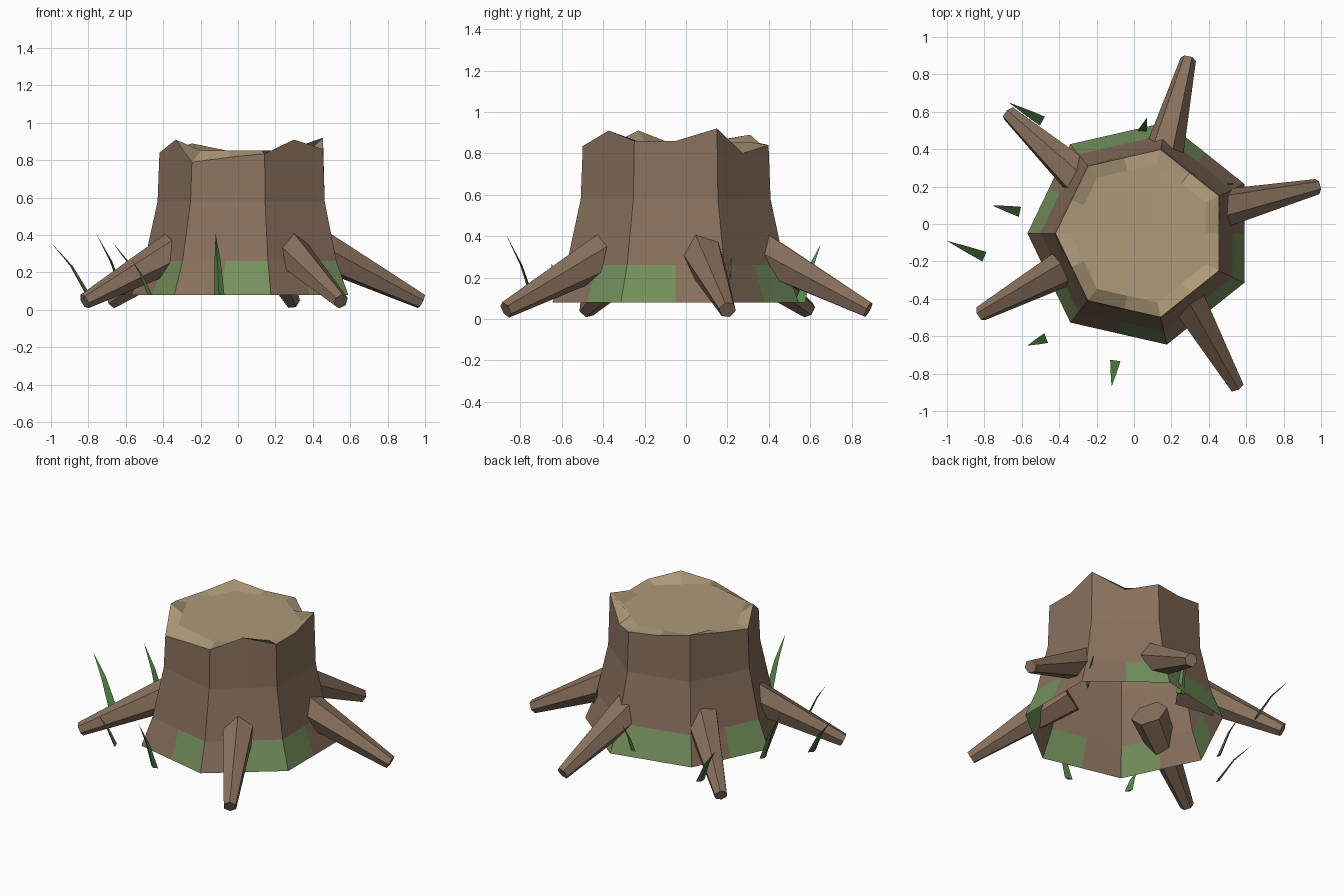
import bpy, bmesh
from math import cos, sin, tau
from mathutils import Vector, Quaternion

if "Cube" in bpy.data.objects:
    bpy.data.objects.remove(bpy.data.objects["Cube"])


def make_material(name, rgb):
    mat = bpy.data.materials.new(name)
    mat.use_nodes = True
    mat.diffuse_color = (*rgb, 1)
    mat.node_tree.nodes["Principled BSDF"].inputs["Base Color"].default_value = (*rgb, 1)
    return mat


BARK = make_material("bark brown", (0.25, 0.165, 0.11))
WOOD = make_material("cut wood tan", (0.42, 0.32, 0.19))
MOSS = make_material("moss green", (0.18, 0.28, 0.11))
GRASS = make_material("grass green", (0.10, 0.25, 0.07))


def finish(bm, name, *materials):
    mesh = bpy.data.meshes.new(name)
    bm.to_mesh(mesh)
    bm.free()
    for mat in materials:
        mesh.materials.append(mat)
    obj = bpy.data.objects.new(name, mesh)
    bpy.context.collection.objects.link(obj)
    return obj


# Trunk: seven flat sides, each split down the middle, open underneath
CENTRE = Vector((0.04, -0.05, 0))
SIDES = 7


def outline(radius):
    corners = [CENTRE + radius * Vector((-cos(tau * k / SIDES), -sin(tau * k / SIDES), 0))
               for k in range(SIDES)]
    points = []
    for k, corner in enumerate(corners):
        points += [corner, (corner + corners[(k + 1) % SIDES]) / 2]
    return points


def ring(bm, radius, heights):
    return [bm.verts.new((p.x, p.y, z)) for p, z in zip(outline(radius), heights)]


COUNT = SIDES * 2
rim_heights = [0.84, 0.91, 0.79, 0.815, 0.835, 0.91, 0.86,
               0.86, 0.92, 0.80, 0.84, 0.85, 0.89, 0.86]
mossy = {1, 3, 5, 6, 9, 10, 11, 13}

bm = bmesh.new()
rings = [ring(bm, r, [z] * COUNT) for r, z in ((0.61, 0.08), (0.54, 0.26), (0.47, 0.58))]
rings.append(ring(bm, 0.46, rim_heights))
rings.append(ring(bm, 0.38, [0.852] * COUNT))
for level, (low, high) in enumerate(zip(rings, rings[1:])):
    for i in range(COUNT):
        j = (i + 1) % COUNT
        face = bm.faces.new((low[i], low[j], high[j], high[i]))
        if level == 0 and i in mossy:
            face.material_index = 2
        elif level == 3:
            face.material_index = 1
# Cut top
hub = bm.verts.new((0.06, -0.05, 0.85))
for i in range(COUNT):
    bm.faces.new((rings[-1][i], rings[-1][(i + 1) % COUNT], hub)).material_index = 1
finish(bm, "trunk", BARK, WOOD, MOSS)


# Roots: tapered six-sided spurs running from inside the trunk to the ground
def root(name, wall, tip, roll):
    wall, tip = Vector((*wall, 0.29)), Vector((*tip, 0.045))
    start = wall + (wall - tip) * 0.25
    axis = tip - start
    bm = bmesh.new()
    bmesh.ops.create_cone(bm, cap_ends=True, segments=6, radius1=0.115,
                          radius2=0.042, depth=axis.length)
    obj = finish(bm, name, BARK)
    obj.rotation_mode = 'QUATERNION'
    obj.rotation_quaternion = axis.to_track_quat('Z', 'Y') @ Quaternion((0, 0, 1), roll)
    obj.location = (start + tip) / 2


root("left_root", (0.50, 0.09), (0.98, 0.20), 0.4)
root("front_left_root", (0.30, -0.43), (0.55, -0.87), 0)
root("front_right_root", (-0.38, -0.24), (-0.82, -0.48), 0.3)
root("back_right_root", (-0.32, 0.27), (-0.67, 0.59), 0.2)
root("back_root", (0.17, 0.42), (0.29, 0.88), 0.4)


# Grass: thin bent blades with a creased back
def blade(name, base, tip, height, width=0.055):
    base, tip = Vector((*base, 0.08)), Vector((*tip, height))
    lean = Vector((tip.x - base.x, tip.y - base.y, 0))
    side = Vector((-lean.y, lean.x, 0)).normalized()
    out = lean.normalized()
    bend = base + lean * 0.45 + Vector((0, 0, (height - 0.08) * 0.55))
    bm = bmesh.new()
    loops = []
    for point, w in ((base, width), (bend, width * 0.6)):
        loops.append([bm.verts.new(point + offset) for offset in
                      (side * w / 2, -side * w / 2, out * w * 0.25)])
    end = bm.verts.new(tip)
    for i in range(3):
        j = (i + 1) % 3
        bm.faces.new((loops[0][i], loops[0][j], loops[1][j], loops[1][i]))
        bm.faces.new((loops[1][i], loops[1][j], end))
    bm.faces.new(loops[0])
    bmesh.ops.recalc_face_normals(bm, faces=bm.faces)
    finish(bm, name, GRASS)


blades = [
    ((-0.80, -0.175), (-1.00, -0.09), 0.36),
    ((-0.61, 0.065), (-0.76, 0.10), 0.41),
    ((-0.49, 0.55), (-0.67, 0.65), 0.36),
    ((-0.47, -0.61), (-0.57, -0.65), 0.27),
    ((-0.10, -0.73), (-0.12, -0.87), 0.41),
    ((0.04, 0.48), (0.07, 0.57), 0.31),
    ((0.53, 0.19), (0.50, 0.22), 0.30),
]
for n, (base, tip, height) in enumerate(blades, 1):
    blade(f"grass_blade_{n}", base, tip, height)
